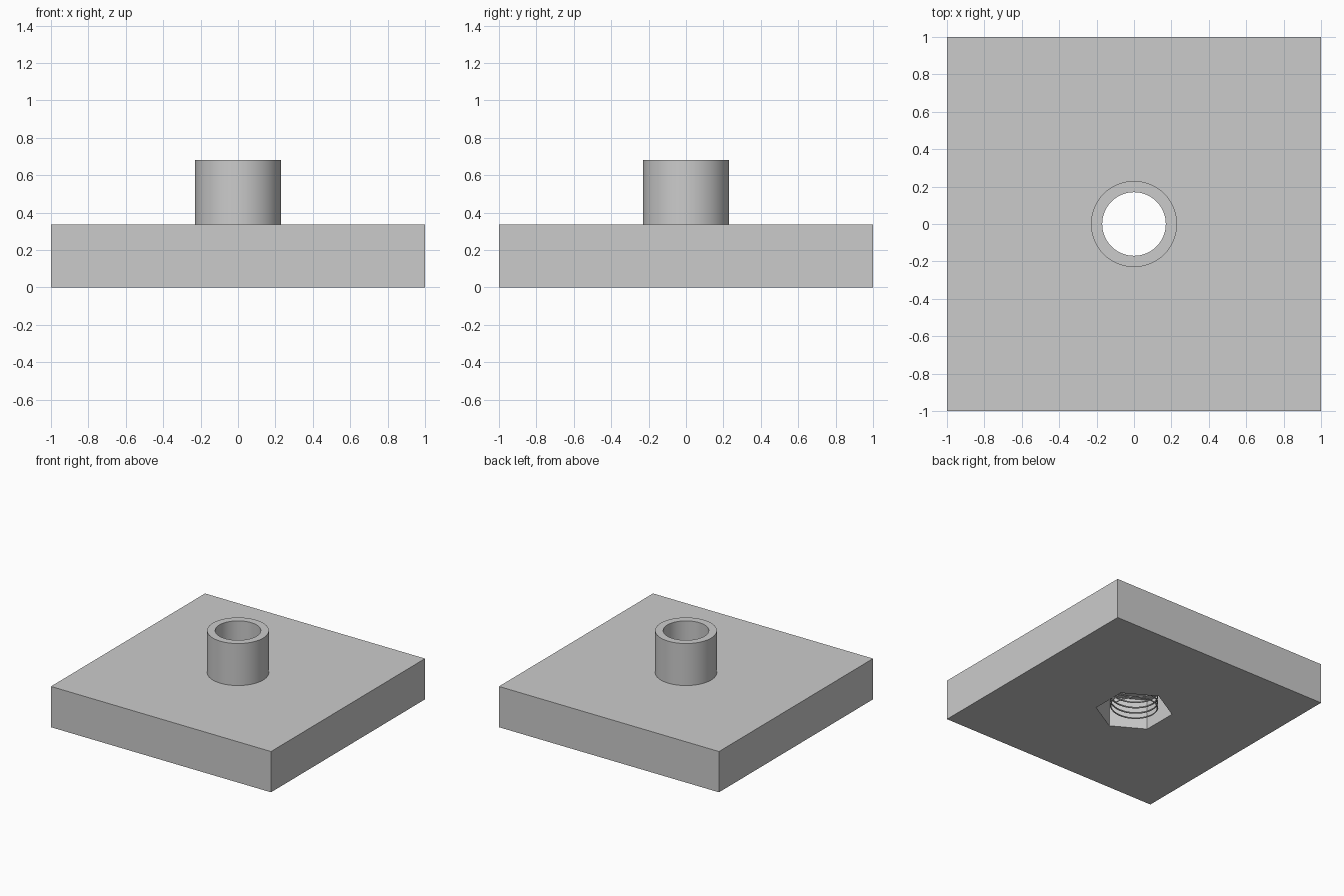
import bpy
import math

default = bpy.data.objects.get("Cube")
if default:
    bpy.data.objects.remove(default, do_unlink=True)

PLATE_H, TOP = 0.335, 0.68
BORE_R, TUBE_R = 0.17, 0.23
POCKET_R, POCKET_H = 0.29, 0.25

# Single grey material
grey = bpy.data.materials.new("plain_grey")
grey.use_nodes = True
color = (0.6, 0.6, 0.6, 1)
grey.diffuse_color = color
grey.node_tree.nodes["Principled BSDF"].inputs["Base Color"].default_value = color


def prism(name, radius, bottom, top, sides):
    bpy.ops.mesh.primitive_cylinder_add(
        vertices=sides, radius=radius, depth=top - bottom,
        location=(0, 0, (top + bottom) / 2))
    obj = bpy.context.object
    obj.name = name
    obj.data.materials.append(grey)
    return obj


def cut(target, cutter):
    mod = target.modifiers.new("cut", 'BOOLEAN')
    mod.operation = 'DIFFERENCE'
    mod.solver = 'EXACT'
    mod.object = cutter
    bpy.context.view_layer.objects.active = target
    bpy.ops.object.modifier_apply(modifier=mod.name)


# Square base plate
bpy.ops.mesh.primitive_cube_add(size=2, location=(0, 0, PLATE_H / 2))
plate = bpy.context.object
plate.name = "base_plate"
plate.scale.z = PLATE_H / 2
bpy.ops.object.transform_apply(location=False, rotation=False, scale=True)
plate.data.materials.append(grey)

# Upright tube
tube = prism("tube", TUBE_R, PLATE_H, TOP, 64)

# Through bore and hexagonal pocket underneath
bore = prism("bore_cutter", BORE_R, -0.2, 1, 64)
pocket = prism("pocket_cutter", POCKET_R, -0.2, POCKET_H, 6)
cut(plate, bore)
cut(plate, pocket)
cut(tube, bore)
for cutter in (bore, pocket):
    bpy.data.objects.remove(cutter, do_unlink=True)

for obj in (plate, tube):
    bpy.ops.object.select_all(action='DESELECT')
    obj.select_set(True)
    bpy.context.view_layer.objects.active = obj
    bpy.ops.object.shade_smooth_by_angle(angle=math.radians(30))

# Helical thread inside the pocket
STEPS, TURNS = 48, 5
curve = bpy.data.curves.new("thread", 'CURVE')
curve.dimensions = '3D'
curve.bevel_depth = 0.006
curve.bevel_resolution = 0
curve.use_fill_caps = True
spline = curve.splines.new('POLY')
spline.points.add(STEPS * TURNS)
for i, point in enumerate(spline.points):
    a = math.tau * i / STEPS
    z = 0.01 + (POCKET_H - 0.02) * i / (STEPS * TURNS)
    r = BORE_R + 0.007
    point.co = (r * math.cos(a), r * math.sin(a), z, 1)
curve.materials.append(grey)
thread = bpy.data.objects.new("thread", curve)
bpy.context.collection.objects.link(thread)
